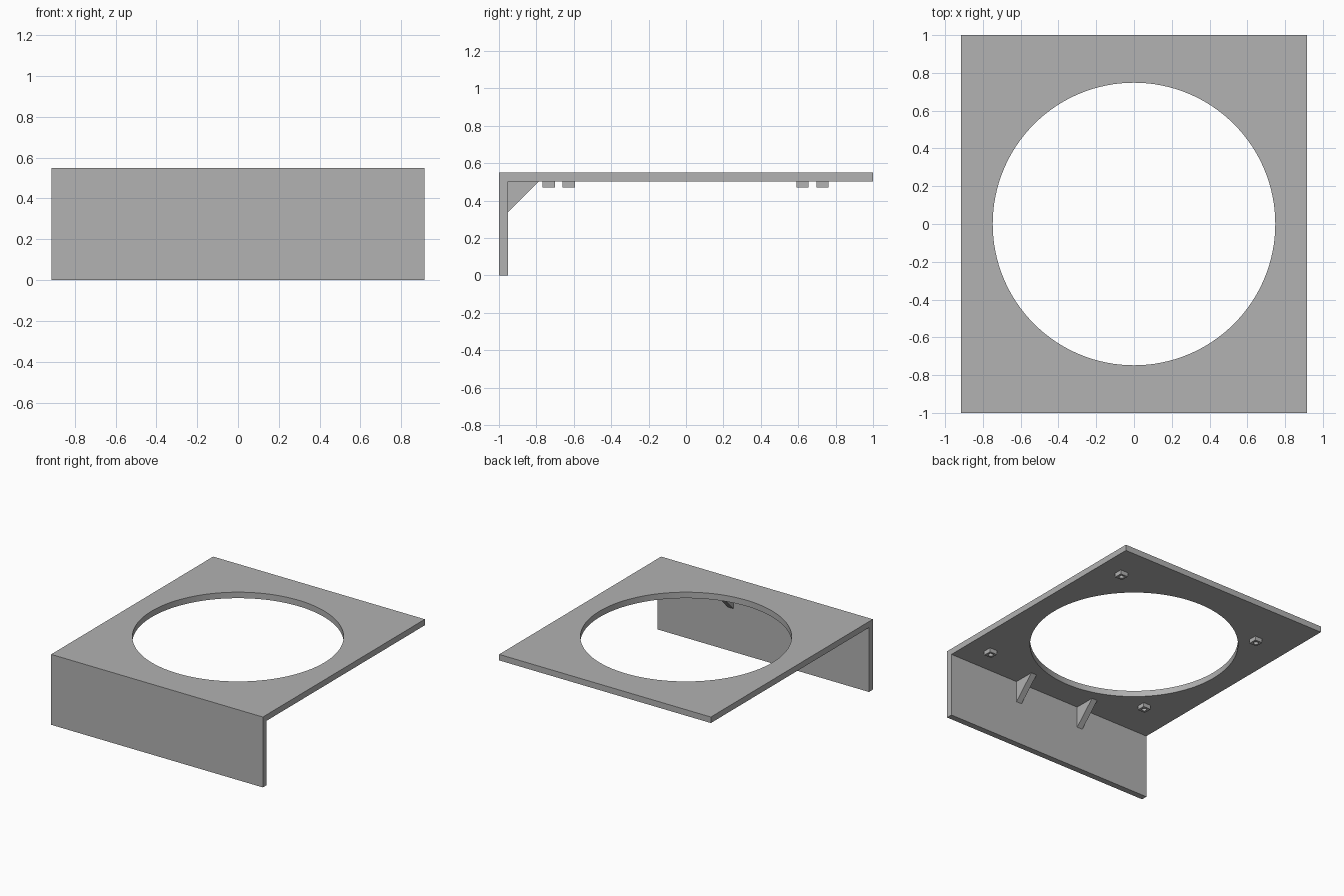
import bpy, bmesh
from math import cos, sin, tau
from mathutils import Vector

cube = bpy.data.objects.get("Cube")
if cube:
    bpy.data.objects.remove(cube)

grey = bpy.data.materials.new("plain_grey")
grey.use_nodes = True
grey.diffuse_color = (0.445, 0.445, 0.445, 1)
grey.node_tree.nodes["Principled BSDF"].inputs["Base Color"].default_value = grey.diffuse_color

HALF_X = 0.915
TOP, UNDER = 0.55, 0.503
WALL_BACK = -0.952


def add_loop(bm, points):
    verts = [bm.verts.new(p) for p in points]
    return [bm.edges.new((a, b)) for a, b in zip(verts, verts[1:] + verts[:1])]


def extruded(name, loops, direction):
    """Fill an outline (later loops are holes) and extrude it to a solid."""
    bm = bmesh.new()
    edges = [e for loop in loops for e in add_loop(bm, loop)]
    bmesh.ops.triangle_fill(bm, edges=edges, use_beauty=True)
    grown = bmesh.ops.extrude_face_region(bm, geom=bm.faces[:], use_keep_orig=True)
    moved = [g for g in grown["geom"] if isinstance(g, bmesh.types.BMVert)]
    bmesh.ops.translate(bm, verts=moved, vec=Vector(direction))
    bmesh.ops.recalc_face_normals(bm, faces=bm.faces[:])
    mesh = bpy.data.meshes.new(name)
    bm.to_mesh(mesh)
    bm.free()
    mesh.materials.append(grey)
    obj = bpy.data.objects.new(name, mesh)
    bpy.context.collection.objects.link(obj)
    return obj


def rectangle(x0, x1, y0, y1, z):
    return [(x0, y0, z), (x1, y0, z), (x1, y1, z), (x0, y1, z)]


def circle(x, y, z, radius, sides):
    return [(x + radius * cos(tau * i / sides), y + radius * sin(tau * i / sides), z)
            for i in range(sides)]


# Top plate with the large round opening
plate = extruded("top_plate",
                 [rectangle(-HALF_X, HALF_X, WALL_BACK, 1, UNDER),
                  circle(0, 0, UNDER, 0.748, 128)],
                 (0, 0, TOP - UNDER))

# Front wall
extruded("front_wall", [rectangle(-HALF_X, HALF_X, -1, WALL_BACK, 0)], (0, 0, TOP))

# Triangular braces between wall and plate
REACH, THICK = 0.166, 0.048
for side, x in (("left", 0.28), ("right", -0.29)):
    x0 = x - THICK / 2
    extruded(side + "_brace",
             [[(x0, WALL_BACK, UNDER), (x0, WALL_BACK + REACH, UNDER),
               (x0, WALL_BACK, UNDER - REACH)]],
             (THICK, 0, 0))

# Square screw bosses under the plate, each with a small blind hole
bosses = [plate]
HALF, DROP = 0.0325, 0.032
for name, x, y in (("back_left", 0.73, 0.729), ("back_right", -0.622, 0.622),
                   ("front_left", 0.73, -0.734), ("front_right", -0.622, -0.627)):
    bosses.append(extruded(name + "_boss",
                           [rectangle(x - HALF, x + HALF, y - HALF, y + HALF, UNDER - DROP),
                            circle(x, y, UNDER - DROP, 0.018, 24)],
                           (0, 0, DROP)))

# Smooth the round walls, keep the corners sharp
bpy.ops.object.select_all(action='DESELECT')
for obj in bosses:
    obj.select_set(True)
bpy.context.view_layer.objects.active = plate
bpy.ops.object.shade_smooth_by_angle(angle=0.5)
